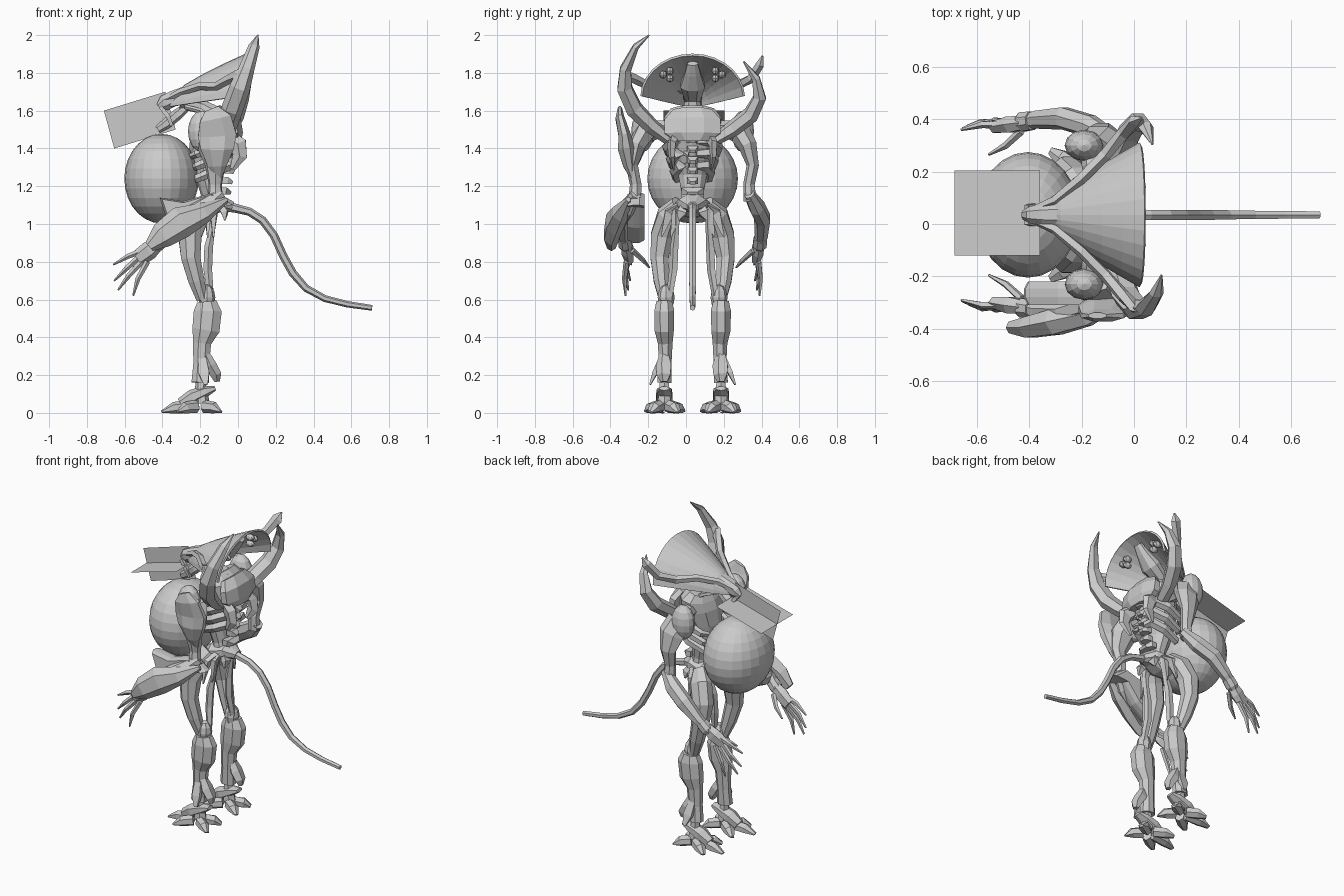
import bpy, bmesh, math
from mathutils import Vector

MID = 0.035  # the body's symmetry plane in y
SIDES = ((1, "left"), (-1, "right"))


def finish(name, bm):
    bmesh.ops.recalc_face_normals(bm, faces=bm.faces)
    me = bpy.data.meshes.new(name)
    bm.to_mesh(me)
    bm.free()
    ob = bpy.data.objects.new(name, me)
    bpy.context.collection.objects.link(ob)
    return ob


def loft(name, pts, n=6, side=1):
    """Tapered limb through (x, offset from mid plane, z, half width, half depth)."""
    bm = bmesh.new()
    P = [Vector((p[0], MID + side * p[1], p[2])) for p in pts]
    rings = []
    for i, p in enumerate(pts):
        t = (P[min(i + 1, len(P) - 1)] - P[max(i - 1, 0)]).normalized()
        ref = Vector((0, 1, 0)) if abs(t.y) < 0.85 else Vector((1, 0, 0))
        u = (ref - t * ref.dot(t)).normalized()
        v = t.cross(u)
        ra, rb = p[3], p[-1]
        rings.append([bm.verts.new(P[i] + u * ra * math.cos(a) + v * rb * math.sin(a))
                      for a in (math.tau * (k + 0.5) / n for k in range(n))])
    for a, b in zip(rings, rings[1:]):
        for k in range(n):
            bm.faces.new((a[k], a[(k + 1) % n], b[(k + 1) % n], b[k]))
    bm.faces.new(rings[0])
    bm.faces.new(rings[-1])
    return finish(name, bm)


def pair(name, pts, n=6):
    for s, tag in SIDES:
        loft(f"{name}_{tag}", pts, n, s)


def plate(name, outline, y0, y1, inset=0.8):
    """Bevelled slab from an x-z outline."""
    bm = bmesh.new()
    c = Vector((sum(p[0] for p in outline), sum(p[1] for p in outline))) / len(outline)
    layers = []
    for y, k in ((y0, inset), (y0 * .65 + y1 * .35, 1), (y0 * .3 + y1 * .7, 1), (y1, inset)):
        layers.append([bm.verts.new((c.x + (x - c.x) * k, y, c.y + (z - c.y) * k)) for x, z in outline])
    m = len(outline)
    for a, b in zip(layers, layers[1:]):
        for k in range(m):
            bm.faces.new((a[k], a[(k + 1) % m], b[(k + 1) % m], b[k]))
    bm.faces.new(layers[0])
    bm.faces.new(layers[-1])
    return finish(name, bm)


def ball(name, loc, scale, seg=12, rings=8):
    bm = bmesh.new()
    bmesh.ops.create_uvsphere(bm, u_segments=seg, v_segments=rings, radius=1)
    for v in bm.verts:
        v.co = Vector((v.co.x * scale[0] + loc[0], v.co.y * scale[1] + MID + loc[1], v.co.z * scale[2] + loc[2]))
    return finish(name, bm)


def card(name, corners):
    bm = bmesh.new()
    bm.faces.new([bm.verts.new(c) for c in corners])
    return finish(name, bm)


# Belly sac
ball("belly_sac", (-0.405, 0, 1.24), (0.197, 0.24, 0.237), 24, 14)

# Crossed cards in front of the mouth
card("card_upright", [(-.71, .042, 1.60), (-.385, .042, 1.70), (-.33, .042, 1.50), (-.655, .042, 1.40)])
card("card_flat", [(-.685, -.12, 1.51), (-.36, -.12, 1.60), (-.36, .205, 1.60), (-.685, .205, 1.51)])

# Torso, back plate, ribs and spine
loft("torso", [(-.13, 0, 1.07, .07, .06), (-.14, 0, 1.16, .06, .055), (-.16, 0, 1.26, .08, .07),
               (-.15, 0, 1.38, .11, .11), (-.13, 0, 1.48, .15, .12), (-.13, 0, 1.56, .16, .10),
               (-.15, 0, 1.605, .12, .06)], 10)
loft("back_plate", [(-.06, 0, 1.60, .11, .04), (-.03, 0, 1.55, .16, .05), (-.02, 0, 1.48, .16, .05),
                    (-.02, 0, 1.44, .10, .04)], 8)
for i in range(7):
    z = 1.12 + i * 0.055
    x = -.075 + .008 * i
    w = 1.0 + (i == 1)
    loft(f"vertebra_{i}", [(x - .03, 0, z, .04 * w, .024), (x + .005, 0, z, .042 * w, .026),
                           (x + .03, 0, z - .012, .02 * w, .012)], 4)
for i in range(3):
    z = 1.28 + i * 0.065
    w = 0.085 + i * 0.02
    pair(f"rib_{i}", [(-.04, .02, z + .03, .022), (-.05, w * .8, z + .03, .03), (-.12, w + .01, z, .028),
                      (-.22, w, z - .04, .022), (-.27, w * .5, z - .06, .01)], 5)
pair("flank_fin", [(-.05, .09, 1.46, .03, .04), (0, .11, 1.42, .025, .05), (.01, .11, 1.36, .018, .04),
                   (-.03, .10, 1.29, .006, .015)], 5)

# Neck, skull and jaws
loft("neck", [(-.10, 0, 1.57, .07, .05), (-.19, 0, 1.62, .045, .04), (-.30, 0, 1.65, .05, .045)], 8)
loft("skull", [(-.42, 0, 1.62, .02, .02), (-.39, 0, 1.64, .035, .045), (-.34, 0, 1.665, .048, .045),
               (-.27, 0, 1.69, .055, .045), (-.20, 0, 1.72, .045, .03)], 8)
loft("lower_jaw", [(-.425, 0, 1.50, .02, .02), (-.38, 0, 1.53, .032, .028), (-.32, 0, 1.58, .042, .03),
                   (-.26, 0, 1.63, .03, .02)], 6)
pair("jaw_tendon", [(-.41, .028, 1.62, .014), (-.37, .035, 1.57, .016), (-.35, .03, 1.52, .012)], 4)
pair("neck_cable", [(-.28, .04, 1.62, .012), (-.20, .075, 1.60, .014), (-.12, .09, 1.55, .012)], 5)

# Fan-shaped head crest
bm = bmesh.new()
rows = []
for i in range(6):
    t = i / 5
    rows.append([bm.verts.new((-.36 + .38 * t + .02 * t * math.cos(a),
                               MID + (.035 + .242 * t ** 0.9) * math.sin(a),
                               1.62 + .05 * t + (.05 + .182 * t ** 0.7) * math.cos(a)))
                 for a in (math.radians(-88 + 176 * k / 14) for k in range(15))])
for a, b in zip(rows, rows[1:]):
    for k in range(14):
        bm.faces.new((a[k], a[k + 1], b[k + 1], b[k]))
crest = finish("head_crest", bm)
mod = crest.modifiers.new("thickness", 'SOLIDIFY')
mod.thickness = 0.012
loft("crest_keel", [(-.30, 0, 1.63, .04, .03), (-.18, 0, 1.68, .05, .04), (-.10, 0, 1.735, .07, .045),
                    (-.04, 0, 1.80, .045, .03), (0, 0, 1.85, .03, .018)], 8)
for s, tag in SIDES:
    for k, (y, z) in enumerate(((.12, 1.81), (.155, 1.79), (.12, 1.77))):
        ball(f"crest_boss_{k}_{tag}", (-.02, s * y, z), (.03, .02, .02), 8, 6)

# Long slim ridges running along the crest to side blades
for s, tag, z in ((1, "left", 1.88), (-1, "right", 1.82)):
    loft(f"crest_ridge_{tag}", [(-.40, .015, 1.65, .012), (-.30, .055, 1.70, .02), (-.20, .14, 1.73, .022),
                                (-.11, .23, 1.73, .024), (-.04, .31, 1.77, .026), (.01, .36, z - .03, .022, .035),
                                (.03, .37, z + .01, .005)], 5, s)

# Curved blade-like back horns, one longer than the other
loft("back_horn_right", [(-.08, .13, 1.45, .03, .045), (-.06, .22, 1.52, .042, .055), (-.03, .31, 1.61, .048, .058),
                         (.01, .36, 1.72, .045, .055), (.045, .355, 1.82, .034, .042), (.085, .30, 1.94, .018, .03),
                         (.105, .23, 2.0, .004)], 6, -1)
loft("back_horn_left", [(-.08, .13, 1.45, .03, .045), (-.06, .22, 1.51, .042, .055), (-.02, .31, 1.58, .044, .055),
                        (.015, .355, 1.67, .038, .045), (.045, .335, 1.77, .024, .03), (.07, .27, 1.86, .004)], 6)

# Shoulders and upper arms
for s, tag in SIDES:
    ball(f"shoulder_{tag}", (-.19, s * .265, 1.49), (.075, .06, .11), 12, 8)
pair("collar", [(-.13, .10, 1.50, .05), (-.15, .19, 1.50, .05), (-.16, .27, 1.46, .045)], 7)
pair("upper_arm", [(-.16, .25, 1.48, .06, .085), (-.13, .295, 1.41, .05, .085), (-.12, .32, 1.31, .034, .055),
                   (-.12, .30, 1.21, .032, .036), (-.12, .305, 1.12, .036, .04)], 7)
# Shell guard over the right shoulder
loft("shoulder_guard", [(-.14, .385, 1.61, .012, .04), (-.12, .385, 1.56, .025, .09), (-.11, .36, 1.47, .035, .11),
                        (-.11, .35, 1.40, .05, .095), (-.11, .335, 1.31, .035, .055), (-.10, .32, 1.24, .008, .015)], 8, -1)

# Forearms and hands
pair("forearm", [(-.09, .30, 1.16, .03), (-.17, .34, 1.09, .045, .055), (-.27, .37, 1.03, .045, .055),
                 (-.37, .365, .94, .036), (-.42, .355, .90, .028)], 7)
pair("wrist", [(-.39, .36, .925, .038), (-.425, .355, .89, .04), (-.44, .35, .875, .03)], 8)
pair("palm", [(-.42, .352, .90, .03, .035), (-.47, .345, .86, .036, .05), (-.53, .335, .815, .025, .045)], 6)
fingers = (((-.50, .345, .86), (-.58, .345, .83), (-.66, .325, .785)),
           ((-.52, .34, .83), (-.59, .35, .765), (-.655, .33, .70)),
           ((-.51, .345, .80), (-.58, .355, .725), (-.635, .34, .65)),
           ((-.48, .35, .80), (-.53, .36, .71), (-.555, .355, .62)),
           ((-.43, .32, .86), (-.49, .265, .81), (-.555, .23, .77)))
for i, (a, b, c) in enumerate(fingers):
    pair(f"finger_{i}", [(*a, .016), (*b, .014), (*c, .005)], 5)

# Armoured gauntlet on the right forearm: flared inner plate, outer shell and knuckle
plate("gauntlet_plate", [(-.415, 1.14), (-.29, 1.12), (-.12, 1.17), (-.03, 1.10), (-.13, 1.09), (-.22, .98),
                         (-.33, .90), (-.40, .93), (-.42, .98), (-.385, 1.05)], -.31, -.22, .9)
loft("gauntlet_shell", [(-.06, .34, 1.13, .015), (-.18, .38, 1.06, .05, .055), (-.30, .41, 1.01, .055, .085),
                        (-.40, .43, .94, .045, .07), (-.47, .43, .88, .025, .03)], 6, -1)

# Pelvis and hip feathers
loft("pelvis", [(-.24, 0, 1.06, .06, .03), (-.17, 0, 1.09, .10, .06), (-.09, 0, 1.11, .08, .05),
                (-.03, 0, 1.09, .03, .03)], 8)
for i, (y, z, x) in enumerate(((.115, .93, -.13), (.165, .93, -.16), (.075, 1.02, -.07))):
    pair(f"hip_feather_{i}", [(-.11, .04, 1.12, .015), (x, y * .75, 1.06, .035, .025), (x, y, z, .005)], 4)

# Legs
pair("thigh", [(-.18, .08, 1.11, .035, .05), (-.22, .13, 1.05, .06, .075), (-.255, .16, .94, .066, .068),
               (-.25, .175, .82, .052, .055), (-.22, .165, .70, .044, .046), (-.19, .15, .60, .03, .032)], 8)
pair("thigh_strut", [(-.12, .08, 1.08, .018), (-.135, .085, .98, .016), (-.155, .095, .88, .024),
                     (-.16, .10, .76, .024), (-.15, .115, .66, .02), (-.15, .13, .58, .02)], 5)
for s, tag in SIDES:
    ball(f"knee_{tag}", (-.165, s * .14, .61), (.045, .045, .07), 8, 6)
pair("shin", [(-.165, .15, .59, .045, .055), (-.16, .15, .54, .057, .08), (-.17, .15, .44, .055, .078),
              (-.19, .145, .37, .042, .052), (-.195, .145, .26, .036, .045), (-.20, .15, .16, .04, .05)], 8)
pair("heel_spur", [(-.18, .15, .33, .02, .02), (-.145, .15, .25, .045, .035), (-.115, .15, .20, .04, .03),
                   (-.11, .15, .165, .02, .015)], 5)
pair("ankle_fin", [(-.19, .17, .29, .012, .03), (-.18, .20, .21, .018, .04), (-.17, .225, .15, .006, .015)], 4)

# Feet with flat wedge toes
pair("ankle", [(-.12, .15, .13, .03, .012), (-.17, .15, .115, .045, .03), (-.24, .15, .085, .05, .04),
               (-.30, .15, .045, .035, .035)], 6)
pair("ankle_post", [(-.20, .15, .18, .025), (-.19, .15, .05, .04)], 6)
toes = ((-.24, .15, -.405, .165), (-.22, .18, -.32, .245), (-.22, .12, -.32, .05),
        (-.18, .17, -.09, .225), (-.18, .13, -.09, .075))
for i, (x0, y0, x1, y1) in enumerate(toes):
    pair(f"toe_{i}", [(x0, y0, .035, .03, .035), (x0 * .4 + x1 * .6, y0 * .4 + y1 * .6, .027, .034, .031),
                      (x1, y1, .006, .016, .006)], 6)

# Tail
loft("tail", [(-.12, 0, 1.10, .03), (-.02, 0, 1.085, .024), (.06, 0, 1.065, .022), (.13, 0, 1.02, .022),
              (.19, 0, .94, .022), (.24, 0, .83, .022), (.29, 0, .74, .022), (.36, 0, .66, .02),
              (.46, 0, .605, .018), (.58, 0, .575, .017), (.71, 0, .556, .015)], 6)
